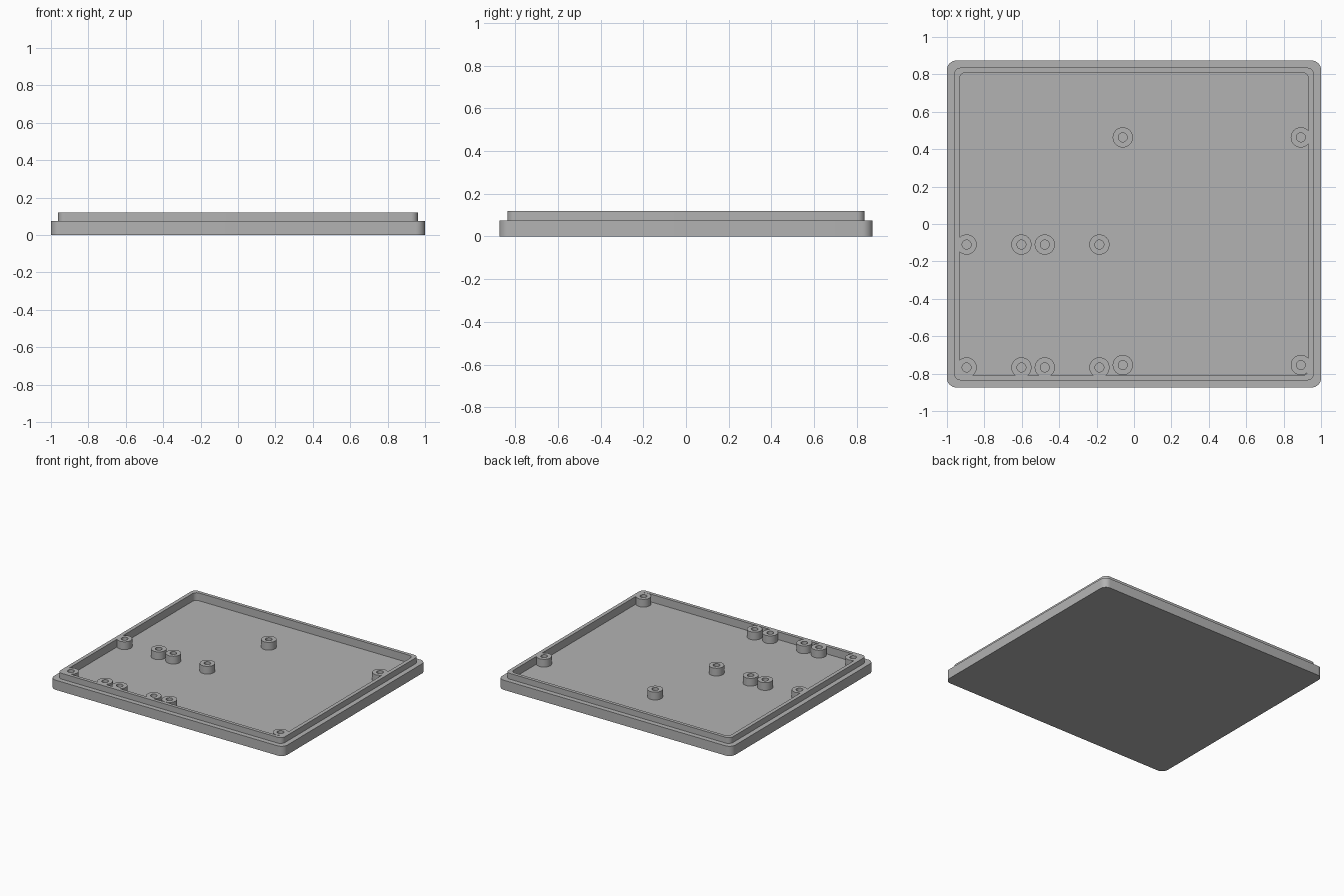
import bpy
import bmesh
from math import cos, sin, pi, radians

cube = bpy.data.objects.get("Cube")
if cube:
    bpy.data.objects.remove(cube, do_unlink=True)

grey = bpy.data.materials.new("plain grey")
grey.use_nodes = True
grey.diffuse_color = (0.45, 0.45, 0.45, 1)
grey.node_tree.nodes["Principled BSDF"].inputs["Base Color"].default_value = grey.diffuse_color

FLOOR, STEP, TOP = 0.06, 0.075, 0.12


def rounded_ring(half_x, half_y, radius, z, steps=8):
    """Points of a rounded rectangle, anticlockwise from above."""
    points = []
    for corner, (sx, sy) in enumerate([(1, 1), (-1, 1), (-1, -1), (1, -1)]):
        for i in range(steps + 1):
            a = (corner + i / steps) * pi / 2
            points.append((sx * (half_x - radius) + radius * cos(a),
                           sy * (half_y - radius) + radius * sin(a), z))
    return points


def circle_ring(radius, z, sides=40):
    return [(radius * cos(2 * pi * i / sides), radius * sin(2 * pi * i / sides), z)
            for i in range(sides)]


def loft(name, rings, cap_first, location=(0, 0, 0)):
    """Skin consecutive rings and close the ends."""
    bm = bmesh.new()
    loops = [[bm.verts.new(p) for p in ring] for ring in rings]
    for a, b in zip(loops, loops[1:]):
        n = len(a)
        for i in range(n):
            j = (i + 1) % n
            bm.faces.new((a[i], a[j], b[j], b[i]))
    if cap_first:
        bm.faces.new(loops[0][::-1])
    bm.faces.new(loops[-1])
    mesh = bpy.data.meshes.new(name)
    bm.to_mesh(mesh)
    bm.free()
    mesh.materials.append(grey)
    obj = bpy.data.objects.new(name, mesh)
    obj.location = location
    bpy.context.collection.objects.link(obj)
    bpy.ops.object.select_all(action="DESELECT")
    obj.select_set(True)
    bpy.context.view_layer.objects.active = obj
    bpy.ops.object.shade_smooth_by_angle(angle=radians(30))
    return obj


# Lid tray: outer wall, stepped lip and recessed floor
loft("lid_tray", [
    rounded_ring(1.0, 0.874, 0.05, 0),
    rounded_ring(1.0, 0.874, 0.05, STEP),
    rounded_ring(0.962, 0.836, 0.037, STEP),
    rounded_ring(0.962, 0.836, 0.037, TOP),
    rounded_ring(0.933, 0.81, 0.035, TOP),
    rounded_ring(0.933, 0.81, 0.035, FLOOR),
], cap_first=True)

# Screw standoffs: three rectangular mounting patterns
patterns = [
    ((-0.895, -0.477), (-0.767, -0.11)),
    ((-0.602, -0.185), (-0.767, -0.11)),
    ((-0.06, 0.892), (-0.754, 0.463)),
]
for xs, ys in patterns:
    for x in xs:
        for y in ys:
            loft("standoff", [
                circle_ring(0.054, FLOOR),
                circle_ring(0.054, TOP),
                circle_ring(0.024, TOP),
                circle_ring(0.024, FLOOR + 0.001),
            ], cap_first=False, location=(x, y, 0))
